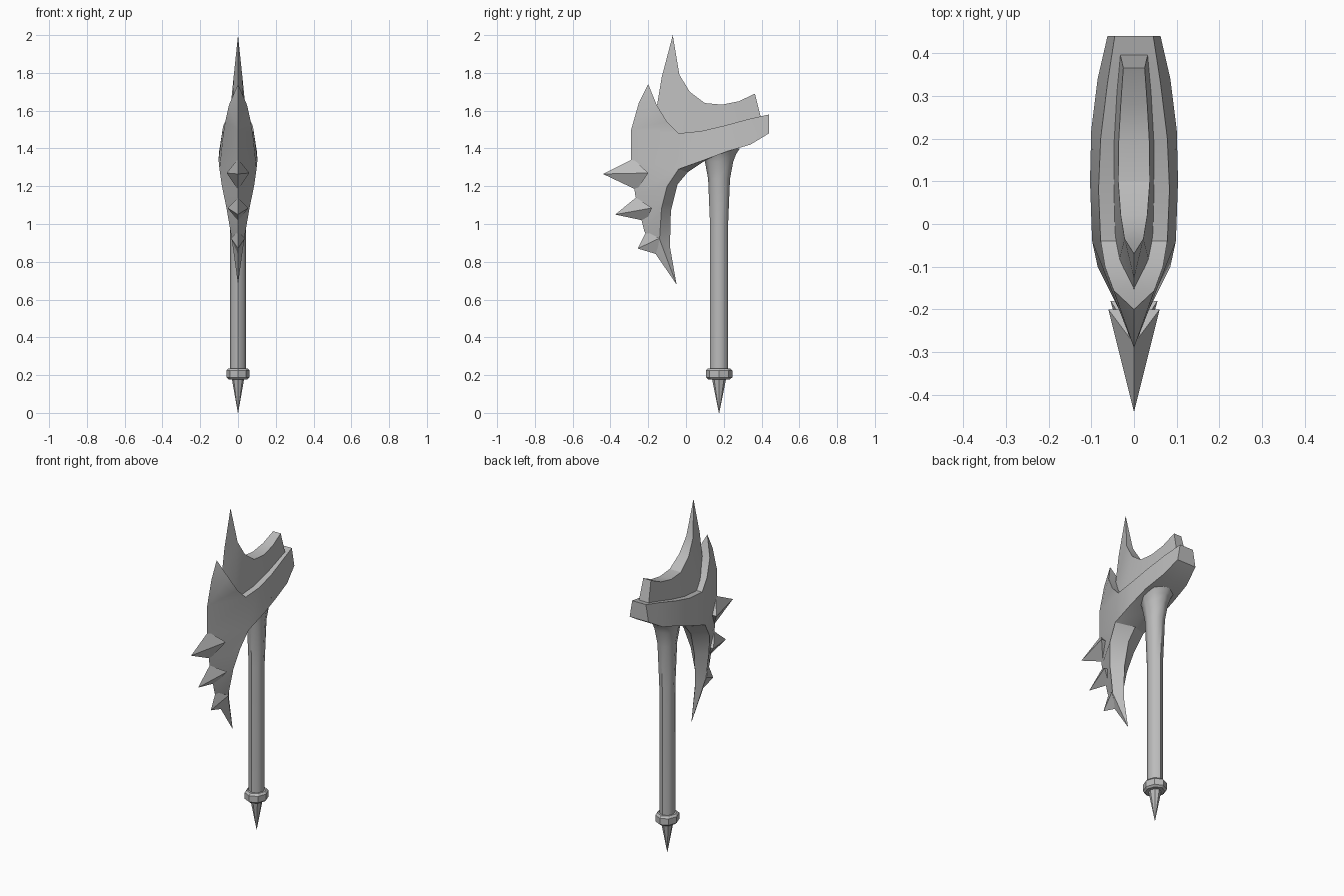
import bpy
import bmesh
import math
from mathutils import Vector

default_cube = bpy.data.objects.get("Cube")
if default_cube:
    bpy.data.objects.remove(default_cube, do_unlink=True)

# One plain grey metal
steel = bpy.data.materials.new("grey_steel")
steel.use_nodes = True
grey = (0.5, 0.5, 0.5, 1.0)
steel.diffuse_color = grey
steel.node_tree.nodes["Principled BSDF"].inputs["Base Color"].default_value = grey


def finish(name, bm, angle):
    """Weld the mesh, orient its faces and add it to the scene."""
    bmesh.ops.remove_doubles(bm, verts=bm.verts[:], dist=0.0005)
    bmesh.ops.recalc_face_normals(bm, faces=bm.faces[:])
    mesh = bpy.data.meshes.new(name)
    bm.to_mesh(mesh)
    bm.free()
    mesh.materials.append(steel)
    obj = bpy.data.objects.new(name, mesh)
    bpy.context.collection.objects.link(obj)
    bpy.ops.object.select_all(action="DESELECT")
    obj.select_set(True)
    bpy.context.view_layer.objects.active = obj
    bpy.ops.object.shade_smooth_by_angle(angle=math.radians(angle))
    return obj


def add_face(bm, points):
    """Add a polygon and its mirror image, skipping repeated corners."""
    corners = []
    for p in points:
        if tuple(p) not in corners:
            corners.append(tuple(p))
    if len(corners) < 3:
        return
    for side in (1, -1):
        bm.faces.new([bm.verts.new((side * x, y, z)) for x, y, z in corners])


def strip(bm, first, second):
    """Bridge two chains of points of equal length."""
    for i in range(len(first) - 1):
        add_face(bm, (first[i], first[i + 1], second[i + 1], second[i]))


def centre(chain):
    """Project a chain onto the middle plane."""
    return [(0, y, z) for x, y, z in chain]


def midline(*pairs):
    return [(0, y, z) for y, z in pairs]


# Blade shell: cutting edge, widest line, and inner ridge of the hook
tip = (0, -.05, .68)
edge = [tip] + midline((-.16, .84), (-.22, .96), (-.27, 1.16), (-.29, 1.34),
                       (-.29, 1.5), (-.25, 1.64), (-.2, 1.74))
flank = [tip, (.033, -.14, .92), (.06, -.13, 1.08), (.085, -.1, 1.2),
         (.098, -.04, 1.29), (.103, .1, 1.34), (.1, .22, 1.385),
         (.085, .34, 1.42), (.062, .44, 1.48)]
ridge = [tip] + midline((-.085, .88), (-.08, 1.07), (-.045, 1.21),
                        (.01, 1.275), (.1, 1.335))
ridge += centre(flank[6:])
horn = [edge[-1], (.048, -.155, 1.63), (.068, -.1, 1.54), (.078, -.04, 1.48)]
arm_top = [horn[-1], (.083, .08, 1.492), (.078, .2, 1.52),
           (.062, .33, 1.555), (.045, .44, 1.58)]

bm = bmesh.new()
strip(bm, edge[:5], flank[:5])
strip(bm, [edge[4], edge[5], edge[5], edge[6], edge[7]], [flank[4]] + horn[::-1])
strip(bm, flank[4:], arm_top)
strip(bm, flank, ridge)
ledge = horn + arm_top[1:]
strip(bm, ledge, centre(ledge))
end = [flank[-1], arm_top[-1]]
strip(bm, end, centre(end))
finish("blade_shell", bm, 25)

# Inner crest rising out of the shell
crest_base = [(0, -.158, 1.6), (.035, -.085, 1.5), (.046, -.02, 1.46),
              (.05, .1, 1.46), (.048, .2, 1.5), (.042, .3, 1.53),
              (.033, .4, 1.55)]
crest_top = [(0, -.128, 1.78), (.022, -.035, 1.79), (.031, .02, 1.7),
             (.037, .1, 1.64), (.036, .19, 1.632), (.031, .28, 1.65),
             (.025, .365, 1.69)]
crest_tip = (0, -.07, 2)
bm = bmesh.new()
strip(bm, crest_base, crest_top)
add_face(bm, (crest_top[0], crest_tip, crest_top[1]))
rim = [crest_tip] + crest_top[1:]
for chain in (rim, crest_base, [crest_base[-1], crest_top[-1]]):
    strip(bm, chain, centre(chain))
finish("inner_crest", bm, 25)


# Three pyramid spikes on the cutting edge
def spike(name, point, upper, lower, side):
    apex, top, bottom = midline(point, upper, lower)
    back = (0, side[1], side[2])
    bm = bmesh.new()
    for a, b in ((apex, top), (apex, bottom), (back, top), (back, bottom)):
        add_face(bm, (a, b, side))
    finish(name, bm, 10)


spike("upper_spike", (-.44, 1.265), (-.28, 1.345), (-.26, 1.18), (.06, -.2, 1.27))
spike("middle_spike", (-.375, 1.05), (-.265, 1.14), (-.21, 1.015), (.055, -.18, 1.085))
spike("lower_spike", (-.255, .87), (-.21, .96), (-.155, .84), (.037, -.14, .925))


# Turned handle parts, slightly narrower across than deep
def turned(name, profile, angle, sides=8):
    bm = bmesh.new()
    rings = []
    for radius, z in profile:
        ring = []
        for i in range(sides):
            a = math.tau * i / sides
            offset = Vector((.88 * math.cos(a), math.sin(a), 0)) * radius
            ring.append(bm.verts.new(offset + Vector((0, .175, z))))
        rings.append(ring)
    for low, high in zip(rings, rings[1:]):
        for i in range(sides):
            j = (i + 1) % sides
            bm.faces.new((low[i], low[j], high[j], high[i]))
    bm.faces.new(rings[0][::-1])
    bm.faces.new(rings[-1])
    finish(name, bm, angle)


turned("handle_shaft", [(.047, .2), (.047, .98), (.058, 1.24), (.075, 1.33),
                        (.09, 1.37), (.11, 1.4)], 50)
turned("pommel_collar", [(.058, .178), (.07, .188), (.07, .225), (.058, .236)], 20)
turned("pommel_spike", [(.001, 0), (.038, .185)], 20)
